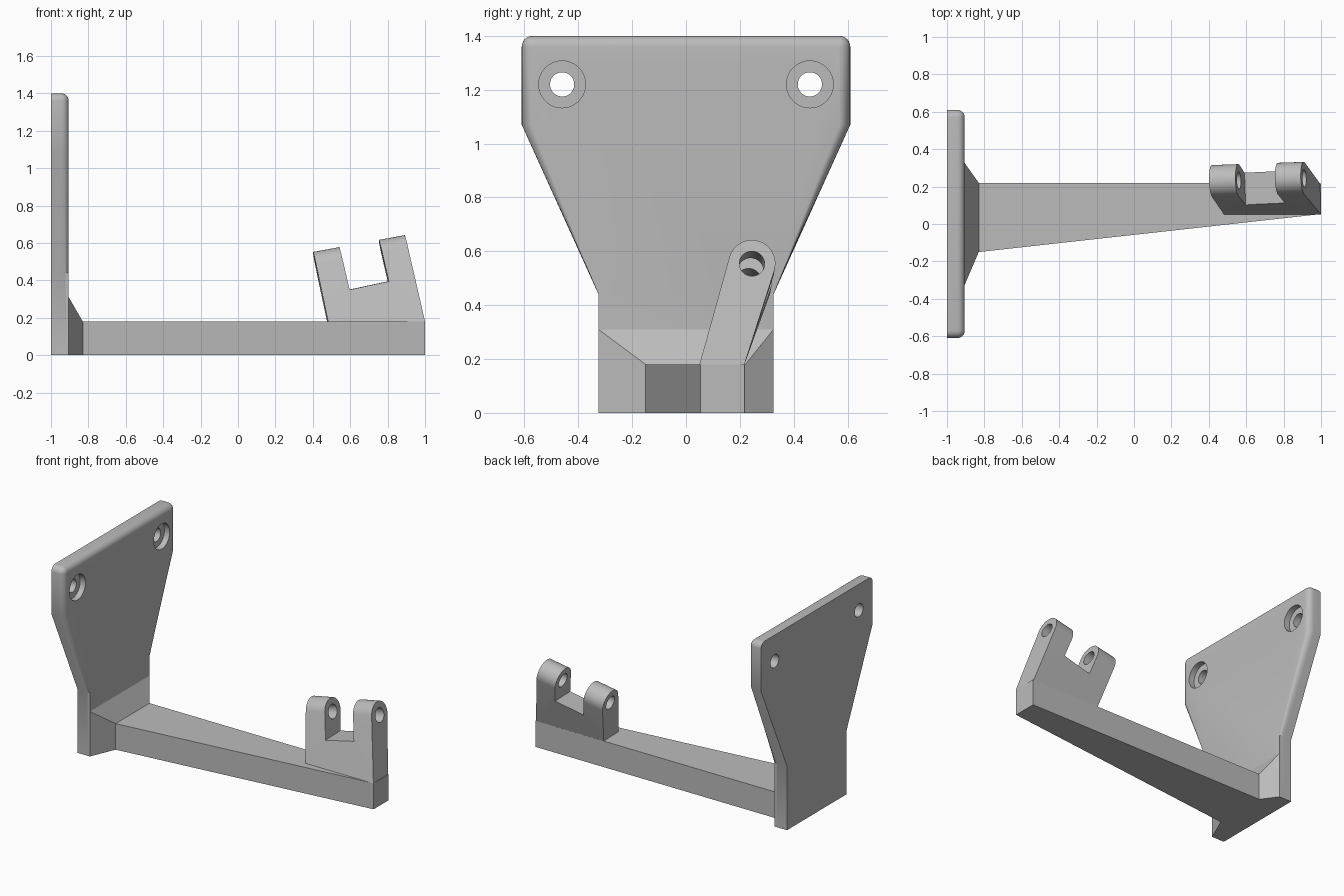
import bpy, bmesh, math
from mathutils import Vector

cube = bpy.data.objects.get("Cube")
if cube:
    bpy.data.objects.remove(cube, do_unlink=True)

grey = bpy.data.materials.new("plain_grey")
grey.use_nodes = True
colour = (0.5, 0.5, 0.5, 1)
grey.diffuse_color = colour
grey.node_tree.nodes["Principled BSDF"].inputs["Base Color"].default_value = colour


def loft(name, rings):
    """Skin equal-length rings of points and cap both ends."""
    bm = bmesh.new()
    vs = [[bm.verts.new(p) for p in ring] for ring in rings]
    n = len(vs[0])
    for a, b in zip(vs, vs[1:]):
        for i in range(n):
            j = (i + 1) % n
            bm.faces.new((a[i], a[j], b[j], b[i]))
    bm.faces.new(vs[0])
    bm.faces.new(vs[-1])
    bmesh.ops.recalc_face_normals(bm, faces=bm.faces)
    mesh = bpy.data.meshes.new(name)
    bm.to_mesh(mesh)
    bm.free()
    ob = bpy.data.objects.new(name, mesh)
    ob.data.materials.append(grey)
    bpy.context.collection.objects.link(ob)
    return ob


def rod(name, a, b, radius):
    """Round cutter running from a to b."""
    a, b = Vector(a), Vector(b)
    turn = (b - a).to_track_quat('Z', 'Y')
    circle = [turn @ Vector((radius * math.cos(t), radius * math.sin(t), 0))
              for t in (math.tau * i / 40 for i in range(40))]
    return loft(name, [[p + c for c in circle] for p in (a, b)])


def cut(ob, cutters):
    """Subtract the cutters for good and remove them."""
    for c in cutters:
        c.hide_render = True
        m = ob.modifiers.new("cut", 'BOOLEAN')
        m.operation = 'DIFFERENCE'
        m.solver = 'EXACT'
        m.object = c
    deps = bpy.context.evaluated_depsgraph_get()
    mesh = bpy.data.meshes.new_from_object(ob.evaluated_get(deps))
    ob.modifiers.clear()
    ob.data = mesh
    for c in cutters:
        bpy.data.objects.remove(c, do_unlink=True)


def smooth(ob):
    bpy.ops.object.select_all(action='DESELECT')
    ob.select_set(True)
    bpy.context.view_layer.objects.active = ob
    bpy.ops.object.shade_smooth_by_angle(angle=math.radians(30))


# Wall plate: rounded over on its inner face, fading out down the slopes
R = 0.04
STEPS = [math.pi / 2 * i / 6 for i in range(7)]


def plate_ring(x, inset):
    half = [(0.325, 0), (0.325, 0.44), (0.61 - inset, 1.07)]
    half += [(0.57 + (R - inset) * math.cos(t) + 0.0001 * math.cos(t),
              1.36 + (R - inset) * math.sin(t) + 0.0001 * math.sin(t)) for t in STEPS]
    return [(x, y, z) for y, z in half] + [(x, -y, z) for y, z in reversed(half)]


rings = [plate_ring(-1, 0)]
rings += [plate_ring(-0.905 - R + R * math.sin(t), R * (1 - math.cos(t))) for t in STEPS]
plate = loft("wall_plate", rings)
cutters = []
for y in (-0.46, 0.46):
    cutters.append(rod("screw_hole", (-1.1, y, 1.22), (-0.8, y, 1.22), 0.045))
    cutters.append(rod("counterbore", (-0.945, y, 1.22), (-0.8, y, 1.22), 0.087))
cut(plate, cutters)
smooth(plate)


# Arm with its flared root
def box_ring(x, y0, y1, top):
    return [(x, y0, 0), (x, y1, 0), (x, y1, top), (x, y0, top)]


loft("arm", [box_ring(-0.905, -0.325, 0.325, 0.31),
             box_ring(-0.83, -0.15, 0.22, 0.18),
             box_ring(1, 0.053, 0.217, 0.18)])


# Leaning hinge bracket
BASE = 0.18
LEAN = 0.035


def bracket_ring(x, slope, cy, cz):
    pts = [(0.05, BASE), (0.217, BASE)]
    for i in range(25):
        t = math.radians(-17 + 181 * i / 24)
        pts.append((cy + 0.087 * math.cos(t), cz + 0.087 * math.sin(t)))
    return [(x - slope * (z - BASE) - LEAN * (y - 0.05), y, z) for y, z in pts]


bracket = loft("hinge_bracket", [bracket_ring(0.482, 0.2, 0.228, 0.465),
                                 bracket_ring(1, 0.22, 0.245, 0.555)])
notch_side = [(0.597, 0.35), (0.807, 0.395), (0.707, 0.845), (0.497, 0.80)]
notch = loft("notch", [[(x - LEAN * (y - 0.1), y, z) for x, z in notch_side]
                       for y in (-0.2, 0.6)])
left, right = Vector((0.423, 0.228, 0.465)), Vector((0.915, 0.245, 0.555))
reach = (right - left) * 0.3
cut(bracket, [notch, rod("pin_hole", left - reach, right + reach, 0.047)])
smooth(bracket)
